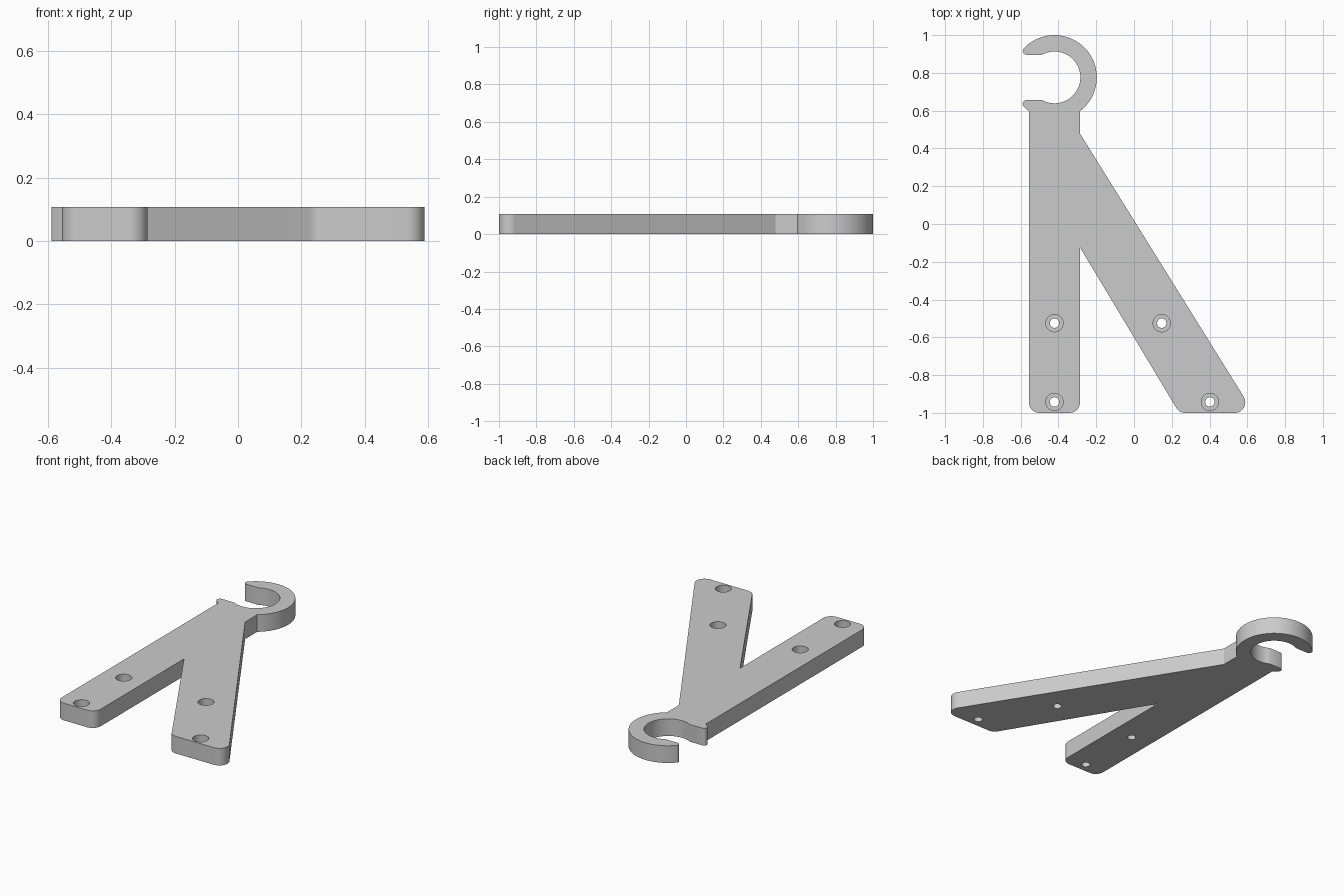
import bpy, bmesh
from math import radians, degrees, sin, cos, sqrt, asin, atan2
from mathutils import Vector

cube = bpy.data.objects.get("Cube")
if cube:
    bpy.data.objects.remove(cube, do_unlink=True)

THICK = 0.107
CORNER = 0.056
LEFT, RIGHT = -0.556, -0.286
HOOK = Vector((-0.421, 0.776))
OUTER, INNER = 0.224, 0.137
GAP, TIP = 0.12, 0.02          # half opening of the hook, tip rounding
HOLES = [(-0.421, -0.525), (-0.421, -0.942), (0.147, -0.525), (0.402, -0.942)]

grey = bpy.data.materials.new("light grey")
grey.use_nodes = True
grey.diffuse_color = (0.6, 0.6, 0.6, 1)
grey.node_tree.nodes["Principled BSDF"].inputs["Base Color"].default_value = grey.diffuse_color


def arc(centre, r, start, end, n):
    angles = [radians(start + (end - start) * i / n) for i in range(n + 1)]
    return [Vector((centre[0] + r * cos(a), centre[1] + r * sin(a))) for a in angles]


def fillet(before, corner, after, r, n=12):
    """Round one convex corner with a tangent arc."""
    b, c, a = Vector(before), Vector(corner), Vector(after)
    u, v = (b - c).normalized(), (a - c).normalized()
    half = u.angle(v) / 2
    centre = c + (u + v).normalized() * (r / sin(half))
    p = c + u * (r * cos(half) / sin(half)) - centre
    q = c + v * (r * cos(half) / sin(half)) - centre
    start = degrees(atan2(p.y, p.x))
    sweep = (degrees(atan2(q.y, q.x)) - start) % 360
    return arc(centre, r, start, start + sweep, n)


# Outline of the two legs
neck = HOOK.y - sqrt(OUTER ** 2 - (RIGHT - HOOK.x) ** 2)
notch, shoulder = (RIGHT, -0.124), (RIGHT, 0.479)
a, b, c, d = (LEFT, -1), (RIGHT, -1), (0.24, -1), (0.634, -1)
outline = fillet((LEFT, neck), a, b, CORNER) + fillet(a, b, notch, CORNER)
outline += [Vector(notch)]
outline += fillet(notch, c, d, CORNER) + fillet(c, d, shoulder, CORNER)
outline += [Vector(shoulder)]

# Outline of the open hook with rounded tips
rise = GAP + TIP
reach = sqrt((OUTER - TIP) ** 2 - rise ** 2)
tip = degrees(atan2(rise, -reach))
lip = 180 - degrees(asin(GAP / INNER))
root = degrees(atan2(neck - HOOK.y, RIGHT - HOOK.x))
outline += arc(HOOK, OUTER, root, tip, 56)
outline += arc(HOOK + Vector((-reach, rise)), TIP, tip, 270, 10)[1:]
outline += arc(HOOK, INNER, lip, -lip, 56)
outline += arc(HOOK + Vector((-reach, -rise)), TIP, 90, 360 - tip, 10)
outline += arc(HOOK, OUTER, 360 - tip, 180 - root, 6)[1:]

# Plate extruded from the outline
bm = bmesh.new()
face = bm.faces.new([bm.verts.new((p.x, p.y, 0)) for p in outline])
top = bmesh.ops.extrude_face_region(bm, geom=[face])["geom"]
bmesh.ops.translate(bm, vec=(0, 0, THICK), verts=[g for g in top if isinstance(g, bmesh.types.BMVert)])
bmesh.ops.recalc_face_normals(bm, faces=bm.faces)
mesh = bpy.data.meshes.new("hook_bracket")
bm.to_mesh(mesh)
bm.free()
mesh.materials.append(grey)
bracket = bpy.data.objects.new("hook_bracket", mesh)
bpy.context.collection.objects.link(bracket)
bpy.context.view_layer.objects.active = bracket


def drill(name, r, bottom):
    """Cut one round hole per screw position, from the given height upward."""
    for x, y in HOLES:
        bpy.ops.mesh.primitive_cylinder_add(vertices=32, radius=r, depth=0.4, location=(x, y, bottom + 0.2))
        cutter = bpy.context.object
        cutter.name = name
        cutter.hide_render = True
        cutter.data.materials.append(grey)
        bpy.context.view_layer.objects.active = bracket
        mod = bracket.modifiers.new(name, "BOOLEAN")
        mod.object = cutter
        mod.solver = "EXACT"
        bpy.ops.object.modifier_apply(modifier=mod.name)
        bpy.data.objects.remove(cutter, do_unlink=True)


# Screw holes and their wider recesses for the heads
drill("screw_hole", 0.025, -0.1)
drill("screw_head_recess", 0.046, 0.045)

bpy.ops.object.select_all(action="DESELECT")
bracket.select_set(True)
bpy.context.view_layer.objects.active = bracket
bpy.ops.object.shade_smooth_by_angle(angle=radians(30))
